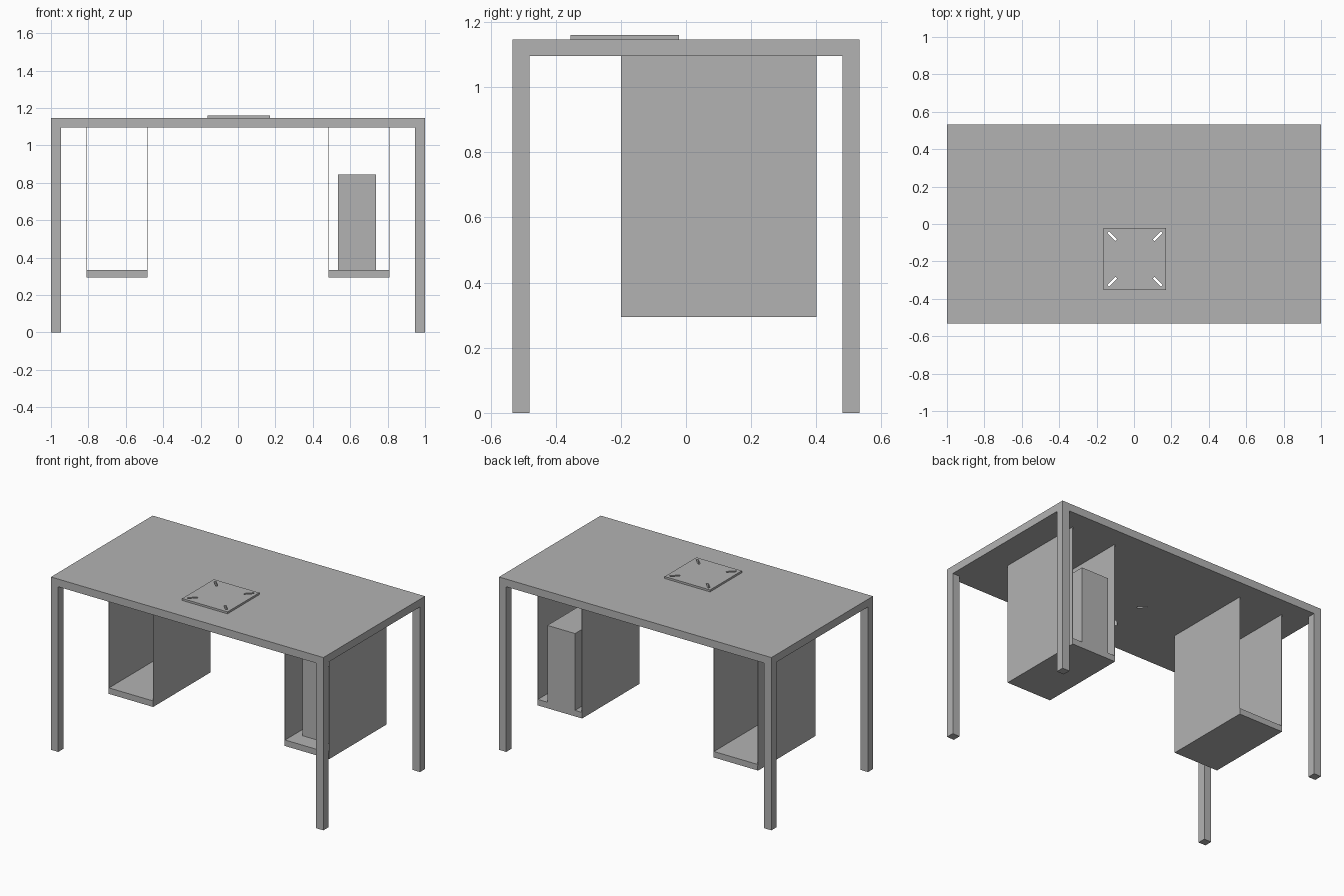
import bpy
import bmesh
from math import radians
from mathutils import Matrix, Vector

if "Cube" in bpy.data.objects:
    bpy.data.objects.remove(bpy.data.objects["Cube"], do_unlink=True)

GREY = (0.45, 0.45, 0.45, 1.0)
grey = bpy.data.materials.new("plain grey")
grey.use_nodes = True
grey.diffuse_color = GREY
grey.node_tree.nodes["Principled BSDF"].inputs["Base Color"].default_value = GREY


def add_object(name, bm):
    mesh = bpy.data.meshes.new(name)
    bm.to_mesh(mesh)
    bm.free()
    mesh.materials.append(grey)
    obj = bpy.data.objects.new(name, mesh)
    bpy.context.collection.objects.link(obj)
    return obj


def box(name, x, y, z):
    """Box spanning the given (low, high) ranges."""
    size = [abs(hi - lo) for lo, hi in (x, y, z)]
    centre = [(lo + hi) / 2 for lo, hi in (x, y, z)]
    bm = bmesh.new()
    bmesh.ops.create_cube(bm, size=1, matrix=Matrix.LocRotScale(Vector(centre), None, Vector(size)))
    return add_object(name, bm)


HALF_X, HALF_Y = 1.0, 0.533
LEG = 0.053
TOP_LOW, TOP_HIGH = 1.096, 1.147
SHELF_LOW, SHELF_HIGH = 0.295, 0.335
INNER, OUTER = 0.483, 0.81
DEPTH = (-0.2, 0.4)
PANEL = 0.003

# Table top and the raised square plate
table_top = box("table_top", (-HALF_X, HALF_X), (-HALF_Y, HALF_Y), (TOP_LOW, TOP_HIGH))
plate = box("square_plate", (-0.162, 0.171), (-0.354, -0.021), (TOP_HIGH, 1.16))

# Four diagonal slots through plate and table top
bm = bmesh.new()
for sx in (-1, 1):
    for sy in (-1, 1):
        place = Matrix.Translation((0.005 + sx * 0.122, -0.187 + sy * 0.122, TOP_HIGH))
        turn = Matrix.Rotation(radians(45 * sx * sy), 4, "Z")
        bmesh.ops.create_cube(bm, size=1, matrix=place @ turn @ Matrix.Diagonal((0.062, 0.014, 0.3, 1)))
cutter = add_object("slot_cutter", bm)
cutter.hide_render = True
for obj in (table_top, plate):
    mod = obj.modifiers.new("slots", "BOOLEAN")
    mod.operation = "DIFFERENCE"
    mod.solver = "EXACT"
    mod.object = cutter
    bpy.context.view_layer.objects.active = obj
    bpy.ops.object.modifier_apply(modifier=mod.name)
bpy.data.objects.remove(cutter, do_unlink=True)

for side, sx in (("left", 1), ("right", -1)):
    # Corner legs
    for end, sy in (("front", -1), ("back", 1)):
        box(f"{end}_{side}_leg", (sx * (HALF_X - LEG), sx * HALF_X),
            (sy * (HALF_Y - LEG), sy * HALF_Y), (0, TOP_LOW))
    # Hanging shelf between two thin side panels
    box(f"{side}_shelf", (sx * (INNER + PANEL), sx * (OUTER - PANEL)), DEPTH, (SHELF_LOW, SHELF_HIGH))
    box(f"{side}_inner_panel", (sx * INNER, sx * (INNER + PANEL)), DEPTH, (SHELF_LOW, TOP_LOW))
    box(f"{side}_outer_panel", (sx * (OUTER - PANEL), sx * OUTER), DEPTH, (SHELF_LOW, TOP_LOW))

# Tower case standing on the left shelf
box("tower_case", (0.535, 0.738), (-0.09, 0.4), (SHELF_HIGH, 0.845))
